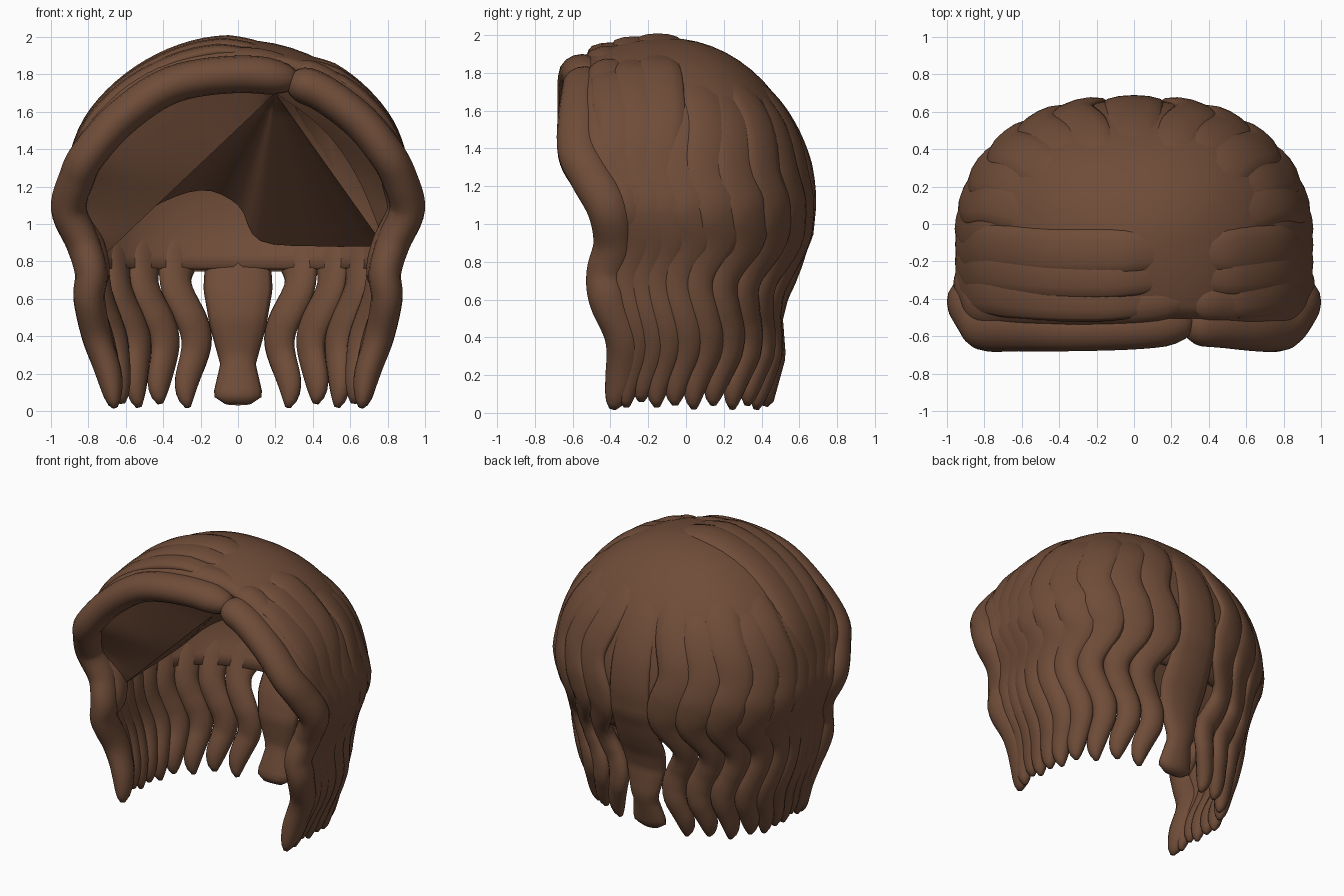
import bpy, bmesh, math
from mathutils import Vector

cube = bpy.data.objects.get("Cube")
if cube:
    bpy.data.objects.remove(cube)

brown = bpy.data.materials.new("brown hair")
brown.use_nodes = True
colour = (0.16, 0.073, 0.04, 1)
brown.diffuse_color = colour
brown.node_tree.nodes["Principled BSDF"].inputs["Base Color"].default_value = colour

A, B, H = 0.92, 0.76, 0.885    # half width, back depth and height of the dome
Y0, Z0 = -0.1, 1.1             # centre of the dome
SQUARE = 2.3                   # superellipse power of the plan
FALL_X = [(0, 0.73), (0.3, 0.82), (0.5, 0.86), (0.75, 0.92), (1.1, 1.0)]
FALL_Y = [(0, 0.66), (0.08, 0.69), (0.3, 0.77), (0.5, 0.75), (0.62, 0.79), (0.78, 0.89), (0.95, 0.98), (1.1, 1.0)]
WIDTH = [(0, 0.05), (0.1, 0.065), (0.4, 0.086), (0.7, 0.09), (0.9, 0.13), (2, 0.13)]
DEPTH = [(0.7, 0.055), (0.88, 0.042)]


def interp(table, v):
    if v <= table[0][0]:
        return table[0][1]
    for (a, p), (b, q) in zip(table, table[1:]):
        if v <= b:
            return p + (q - p) * (v - a) / (b - a)
    return table[-1][1]


def surf(side, phi, q):
    """Point on the head: phi runs from the back round to the front, q from crown to tip."""
    d = max(0, phi - 90) * 0.0135 * interp([(50, 1), (105, 0.66)], q)
    ang = math.radians(min(phi, 90))
    s, c = math.sin(ang), math.cos(ang)
    fat = (abs(s)**SQUARE + abs(c)**SQUARE)**(-1 / SQUARE)
    if q <= 90:
        rx = ry = math.sin(math.radians(q))
        z = Z0 + (H - 0.5 * d * d) * math.cos(math.radians(q))
    else:
        z = Z0 - (q - 90) * 0.0118
        rx, ry = interp(FALL_X, z), interp(FALL_Y, z)
    return Vector((side * A * s * fat * rx, Y0 - d + B * c * fat * ry, z))


def outward(p):
    return Vector((p.x / A**2, max(0, p.y - Y0) / B**2, max(0, p.z - Z0) / H**2)).normalized()


def finish(name, bm):
    me = bpy.data.meshes.new(name)
    bm.to_mesh(me)
    bm.free()
    ob = bpy.data.objects.new(name, me)
    bpy.context.collection.objects.link(ob)
    me.materials.append(brown)
    for f in me.polygons:
        f.use_smooth = True
    return ob


def sweep(name, pts, widths, thick, sides=12):
    """Lock of hair: flattened tube along a path, lying on the head."""
    bm = bmesh.new()
    rings, last = [], len(pts) - 1
    for i, p in enumerate(pts):
        t = (pts[min(i + 1, last)] - pts[max(i - 1, 0)]).normalized()
        n = outward(p)
        n = (n - t * n.dot(t)).normalized()
        s = t.cross(n)
        ring = []
        for k in range(sides):
            a = math.tau * k / sides
            ring.append(bm.verts.new(p + s * widths[i] * math.cos(a) + n * thick[i] * math.sin(a)))
        rings.append(ring)
    for r, q in zip(rings, rings[1:]):
        for k in range(sides):
            j = (k + 1) % sides
            bm.faces.new((r[k], r[j], q[j], q[k]))
    bm.faces.new(rings[0])
    bm.faces.new(rings[-1])
    bmesh.ops.recalc_face_normals(bm, faces=bm.faces)
    return finish(name, bm)


def round_ends(i, n, start=5, end=5):
    """Scale that closes both ends of a lock smoothly."""
    a, b = min(1, (i + 0.3) / start), min(1, (n - 1 - i + 0.2) / end)
    return math.sqrt(1 - (1 - a)**2) * math.sqrt(1 - (1 - b)**2)


def lock(name, side, phi, start, tip=0.03, wave=3.4, table=WIDTH, end=5, rise=14):
    """Lock that emerges gradually from the cap and hangs in waves to its tip."""
    n = 50
    stop = 90 + (Z0 - tip) / 0.0118
    pts, ws, ts = [], [], []
    for i in range(n):
        q = start + (stop - start) * i / (n - 1)
        z = surf(side, phi, q).z
        ramp = interp([(0.9, 1), (1.7, 0.2)], z)
        sway = wave * ramp * math.cos(math.tau * (z - 0.7) / 0.62)
        p = surf(side, phi + sway, q)
        bulge = 0.015 * ramp * math.sin(math.radians(min(phi, 90))) * math.sin(math.tau * (z - 0.9) / 0.55)
        p += outward(p) * (bulge - 0.012 - 0.04 * max(0, 1 - i / rise))
        k = round_ends(i, n, 8, end)
        pts.append(p)
        ws.append(interp(table, z) * k)
        ts.append(interp(DEPTH, z) * k)
    sweep(name, pts, ws, ts)


def spline(ctrl, steps=6):
    c = [Vector(p) for p in ctrl]
    c = [2 * c[0] - c[1]] + c + [2 * c[-1] - c[-2]]
    out = []
    for a, b, d, e in zip(c, c[1:], c[2:], c[3:]):
        for i in range(steps):
            t = i / steps
            out.append(0.5 * (2 * b + (d - a) * t + (2 * a - 5 * b + 4 * d - e) * t * t
                              + (3 * b - a - 3 * d + e) * t**3))
    return out + [c[-2]]


# Cap under the locks
bm = bmesh.new()
cols = [(-1, p) for p in range(120, 0, -5)] + [(1, p) for p in range(0, 121, 5)]
grid = [[bm.verts.new(surf(s, p, q)) for q in range(0, 121, 6)] for s, p in cols]
for u, v in zip(grid, grid[1:]):
    for j in range(len(u) - 1):
        bm.faces.new((u[j], u[j + 1], v[j + 1], v[j]))
bmesh.ops.remove_doubles(bm, verts=bm.verts, dist=0.0005)
bmesh.ops.recalc_face_normals(bm, faces=bm.faces)
if sum(f.normal.dot(f.calc_center_median() - Vector((0, Y0, 1))) for f in bm.faces) < 0:
    bmesh.ops.reverse_faces(bm, faces=bm.faces)
cap = finish("cap", bm)
mod = cap.modifiers.new("thickness", "SOLIDIFY")
mod.thickness = 0.06
mod.offset = -1

# Back and side locks, mirrored
for side, word in ((-1, "right"), (1, "left")):
    for k, phi in enumerate((20, 33, 46, 59, 71, 82)):
        lock(f"{word}_lock_{k + 1}", side, phi, 30 + 8 * (k % 2), 0.02 + 0.02 * (k % 2))
    # Strands combed sideways from the parting
    for k, phi in enumerate((93, 102, 111)):
        lock(f"{word}_combed_strand_{k + 1}", side, phi, 17 * side + 2 * k, 0.03 + 0.03 * (k % 2), rise=5)

# Wide blunt lock at the centre of the back
BLUNT = [(0.04, 0.12), (0.1, 0.13), (0.25, 0.095), (0.45, 0.15), (0.65, 0.185), (0.9, 0.17), (2, 0.14)]
lock("back_centre_lock", 1, 0, 34, 0.04, 0, BLUNT, 1)

# Thick front rolls that frame the face and fall to the tips
LOWER = [(0.86, -0.5, 1.25), (0.905, -0.41, 1.08), (0.83, -0.38, 0.9), (0.785, -0.42, 0.74), (0.795, -0.41, 0.6),
         (0.755, -0.33, 0.4), (0.69, -0.34, 0.2), (0.66, -0.39, 0.02)]
RIGHT_TOP = [(-0.32, -0.52, 1.77), (0, -0.55, 1.8), (0.35, -0.56, 1.745), (0.62, -0.56, 1.57), (0.8, -0.56, 1.37)]
LEFT_TOP = [(0.27, -0.53, 1.77), (0.45, -0.54, 1.7), (0.65, -0.56, 1.55), (0.79, -0.56, 1.38)]
for side, word, top in ((-1, "right", RIGHT_TOP), (1, "left", LEFT_TOP)):
    path = spline([(side * x, y, z) for x, y, z in top + LOWER])
    n = len(path)
    ks = [round_ends(i, n, 4, 7) for i in range(n)]
    sweep(f"{word}_front_roll", path,
          [k * interp([(0, 0.075), (0.4, 0.1), (0.9, 0.11), (1.5, 0.12)], p.z) for k, p in zip(ks, path)],
          [k * interp([(0, 0.06), (0.4, 0.08), (1.1, 0.095), (1.8, 0.1)], p.z) for k, p in zip(ks, path)], 16)
    # Flatter strand filling in behind the roll, fading into it lower down
    back = [p + Vector((-side * interp([(0.7, 0.04), (1.2, 0.02), (1.4, 0)], p.z),
                        interp([(0.4, 0.05), (1.2, 0.1), (1.5, 0.13)], p.z),
                        interp([(1.2, 0), (1.6, 0.06)], p.z))) for p in path[:len(top) * 6 + 24]]
    m = len(back)
    ks = [round_ends(i, m, 5, 16) for i in range(m)]
    sweep(f"{word}_rear_roll", back, [0.12 * k for k in ks], [0.085 * k for k in ks], 14)

# Inner lining: sloping ceiling and the underside of the swept fringe
apex = Vector((0.2, -0.47, 1.7))
rim = [(-0.72, -0.28, 0.83), (-0.63, 0.18, 0.92), (-0.47, 0.38, 1.08), (-0.2, 0.53, 1.18), (0, 0.56, 1.1),
       (0.12, 0.54, 0.91), (0.47, 0.4, 0.88), (0.7, 0.1, 0.88), (0.79, -0.25, 0.87)]


def sheet(name, first, second, rows=6):
    """Ruled surface between two lines, facing down."""
    bm = bmesh.new()
    lines = [[bm.verts.new(p.lerp(q, j / rows)) for j in range(rows + 1)] for p, q in zip(first, second)]
    for u, v in zip(lines, lines[1:]):
        for j in range(rows):
            bm.faces.new((u[j], u[j + 1], v[j + 1], v[j]))
    bmesh.ops.remove_doubles(bm, verts=bm.verts, dist=0.0005)
    bmesh.ops.recalc_face_normals(bm, faces=bm.faces)
    if sum(f.normal.z for f in bm.faces) > 0:
        bmesh.ops.reverse_faces(bm, faces=bm.faces)
    finish(name, bm)


curve = spline(rim, 4)
sheet("ceiling_lining", [apex] * len(curve), curve)
for side, word, low in ((-1, "right", Vector(rim[0])), (1, "left", Vector(rim[-1]))):
    arch = spline([(side * x, y, z) for x, y, z in (RIGHT_TOP if side < 0 else LEFT_TOP) + LOWER[:3]], 3)
    n = len(arch) - 1
    bow = Vector((0.06, 0, 0.1)) if side > 0 else Vector()
    edge = [apex.lerp(low, i / n) + bow * math.sin(math.pi * i / n) for i in range(n + 1)]
    sheet(f"{word}_fringe_underside", arch, edge)
